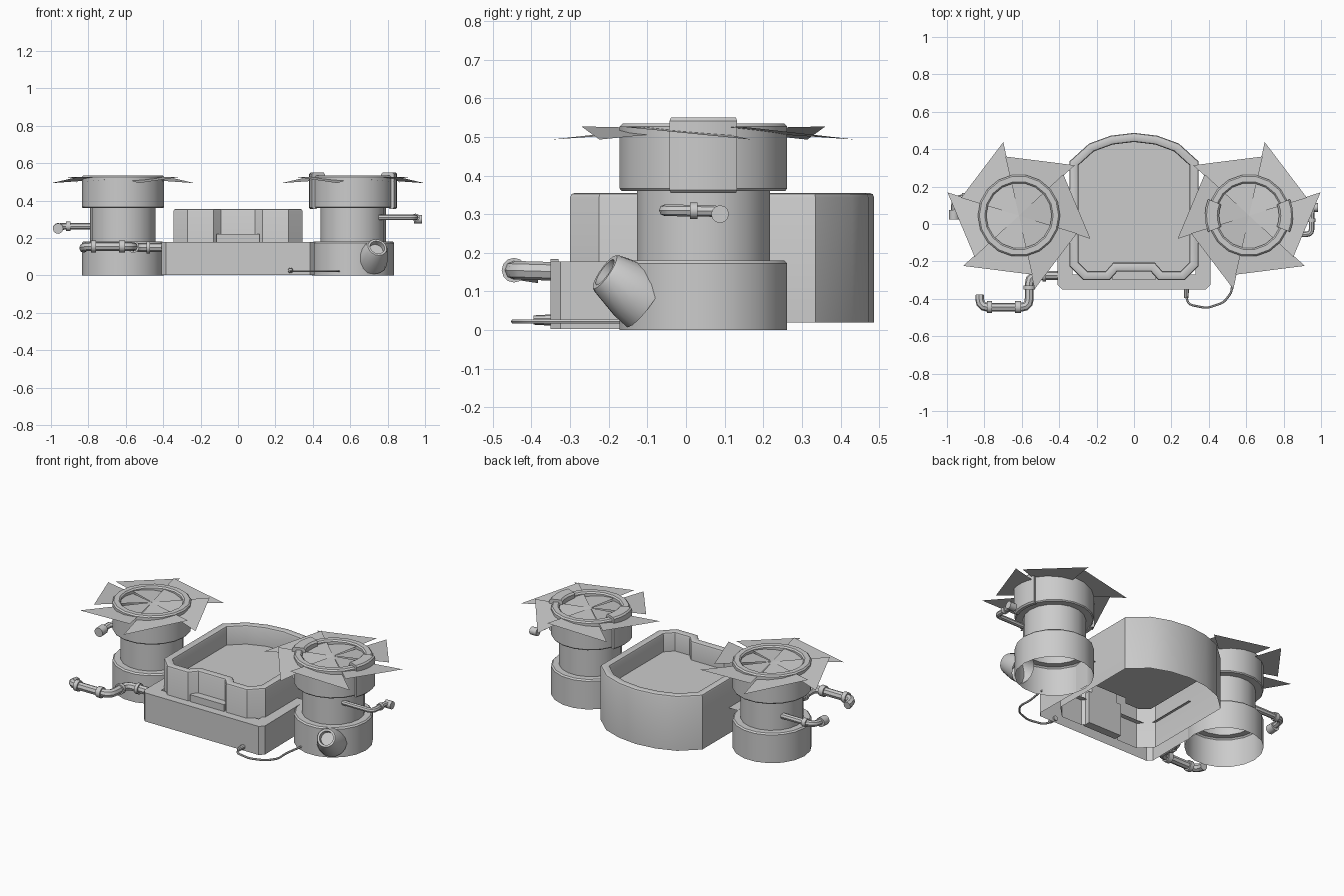
import bpy, bmesh
from math import sin, cos, pi, radians
from mathutils import Vector

if "Cube" in bpy.data.objects:
    bpy.data.objects.remove(bpy.data.objects["Cube"])


def finish(bm, name, angle=35, normals=True):
    if normals:
        bmesh.ops.recalc_face_normals(bm, faces=bm.faces)
    me = bpy.data.meshes.new(name)
    bm.to_mesh(me)
    bm.free()
    ob = bpy.data.objects.new(name, me)
    bpy.context.collection.objects.link(ob)
    bpy.ops.object.select_all(action='DESELECT')
    ob.select_set(True)
    bpy.context.view_layer.objects.active = ob
    bpy.ops.object.shade_smooth_by_angle(angle=radians(angle))
    return ob


def lathe(name, prof, c, n=18, start=0.0, sweep=2 * pi, closed=False):
    """Revolve an (r, z) profile about a vertical axis at c."""
    bm = bmesh.new()
    full = sweep > 6.28
    rings = []
    for i in range(n if full else n + 1):
        a = start + sweep * i / n
        rings.append([bm.verts.new((c[0] + r * cos(a), c[1] + r * sin(a), z)) for r, z in prof])
    m = len(prof)
    for i in range(n):
        p, q = rings[i], rings[(i + 1) % len(rings)]
        for j in range(m if closed else m - 1):
            k = (j + 1) % m
            bm.faces.new((p[j], q[j], q[k], p[k]))
    if closed and not full:
        bm.faces.new(rings[0])
        bm.faces.new(rings[-1])
    return finish(bm, name)


def rod(name, a, b, r1, r2, n=16):
    """Cylinder or cone from a to b."""
    a, b = Vector(a), Vector(b)
    bm = bmesh.new()
    bmesh.ops.create_cone(bm, cap_ends=True, segments=n, radius1=r1, radius2=r2, depth=(b - a).length)
    ob = finish(bm, name)
    ob.location = (a + b) / 2
    ob.rotation_euler = (b - a).to_track_quat('Z', 'Y').to_euler()
    return ob


def pipe(name, pts, r, fillet=0.03, res=2):
    """Round tube along a path with rounded corners."""
    pts = [Vector(p) for p in pts]
    path = [pts[0]]
    for p, q, s in zip(pts, pts[1:], pts[2:]):
        u = q + (p - q).normalized() * fillet
        v = q + (s - q).normalized() * fillet
        path += [(u * (1 - t) ** 2 + q * 2 * t * (1 - t) + v * t * t) for t in (0, .33, .67, 1)]
    path.append(pts[-1])
    cu = bpy.data.curves.new(name, 'CURVE')
    cu.dimensions = '3D'
    cu.bevel_depth, cu.bevel_resolution, cu.use_fill_caps = r, res, True
    sp = cu.splines.new('POLY')
    sp.points.add(len(path) - 1)
    for s, p in zip(sp.points, path):
        s.co = (*p, 1)
    ob = bpy.data.objects.new(name, cu)
    bpy.context.collection.objects.link(ob)
    bpy.ops.object.select_all(action='DESELECT')
    ob.select_set(True)
    bpy.context.view_layer.objects.active = ob
    bpy.ops.object.convert(target='MESH')
    bpy.ops.object.shade_smooth_by_angle(angle=radians(40))
    return ob


# Towers: open stepped shells, each with six tilted fan blades
profile = [(.22, 0), (.22, .172), (.212, .18), (.175, .18), (.175, .36), (.215, .36), (.22, .366),
           (.22, .527), (.212, .535), (.183, .535), (.175, .527), (.175, .36)]
for side, s in (("left", -1), ("right", 1)):
    cx, cy = s * .615, .045
    lathe(side + "_tower", profile, (cx, cy))
    bm = bmesh.new()
    for k in range(6):
        a = radians(42 + 60 * k)
        b = a + radians(61)
        tri = [(0, 0, .52), (.402 * cos(a), .402 * sin(a), .493), (.324 * cos(b), .324 * sin(b), .527)]
        bm.faces.new([bm.verts.new((cx - s * x, cy + y, z)) for x, y, z in (tri if s < 0 else tri[::-1])])
    finish(bm, side + "_fan_blades", normals=False)

# Clamps over the rim of the right tower
clamp = [(.16, .47), (.16, .54), (.17, .55), (.227, .55), (.236, .541), (.236, .363), (.228, .355), (.21, .355)]
for i, a in enumerate((0, pi)):
    lathe("rim_clamp_%d" % i, clamp, (.615, .045), 4, a - .38, .76, True)

# Tub: mirrored outline, rim, sunken floor, open underside
half = [(.09, -.255), (.13, -.30), (.27, -.30), (.345, -.225), (.345, .335), (.24, .43), (.125, .472), (0, .487)]
outline = half + [(-x, y) for x, y in reversed(half[:-1])]
bm = bmesh.new()
top = bm.faces.new([bm.verts.new((x, y, .355)) for x, y in outline])
border = list(bm.edges)
low = bmesh.ops.extrude_edge_only(bm, edges=border)['geom']
bmesh.ops.translate(bm, verts=[v for v in low if isinstance(v, bmesh.types.BMVert)], vec=(0, 0, -.335))
rim = bmesh.ops.inset_individual(bm, faces=[top], thickness=.048, use_even_offset=True)
floor = bmesh.ops.extrude_discrete_faces(bm, faces=[top])['faces'][0]
inner = list(floor.verts)
bmesh.ops.translate(bm, verts=inner, vec=(0, 0, -.115))
bmesh.ops.remove_doubles(bm, verts=bm.verts, dist=1e-5)
bmesh.ops.recalc_face_normals(bm, faces=bm.faces)
lip = [e for e in bm.edges if len(e.link_faces) == 2 and all(abs(v.co.z - .355) < 1e-4 for v in e.verts)
       and e.calc_face_angle(0) > 1]
bmesh.ops.bevel(bm, geom=lip, offset=.012, segments=2, profile=.5, affect='EDGES')
finish(bm, "tub")

# Step filling the lower part of the front recess
bm = bmesh.new()
bmesh.ops.create_cube(bm, size=1)
for v in bm.verts:
    v.co = (v.co.x * .23, -.275 + v.co.y * .05, .12 + v.co.z * .2)
finish(bm, "front_step")

# Plinth: U-shaped ledge with outer walls, open below
outer = [(-.405, .08), (-.41, -.325), (-.385, -.35), (.385, -.35), (.41, -.325), (.405, .08)]
bm = bmesh.new()
vs = [bm.verts.new((x, y, .178)) for x, y in outer]
bv = [bm.verts.new((x, y, .003)) for x, y in outer]
iv = [bm.verts.new((x, y, .178)) for x, y in ((.33, .08), (.33, -.27), (-.33, -.27), (-.33, .08))]
bm.faces.new(vs + iv)
for i in range(len(vs) - 1):
    bm.faces.new((vs[i], bv[i], bv[i + 1], vs[i + 1]))
finish(bm, "plinth")

# Front left drain pipe with flanges
pipe("drain_pipe", [(-.38, -.275, .15), (-.56, -.275, .15), (-.56, -.445, .155),
                    (-.825, -.445, .155), (-.825, -.38, .145)], .024, .045)
for i, (a, b) in enumerate((((-.47, -.275, .15), (-.49, -.275, .15)), ((-.56, -.33, .152), (-.56, -.35, .152)),
                            ((-.605, -.445, .155), (-.635, -.445, .155)), ((-.76, -.445, .155), (-.785, -.445, .155)))):
    rod("drain_flange_%d" % i, a, b, .032, .032, 12)

# Side pipes on the towers
pipe("left_side_pipe", [(-.74, .14, .262), (-.96, .14, .262), (-.96, .03, .25)], .018, .04)
rod("left_pipe_end", (-.962, .075, .252), (-.962, .025, .25), .028, .028, 12)
rod("left_pipe_collar", (-.895, .14, .262), (-.92, .14, .262), .025, .025, 12)
pipe("right_side_pipe", [(.75, -.055, .31), (.95, -.055, .31), (.95, .088, .308), (.98, .088, .3)], .015, .03)
rod("right_pipe_end", (.94, .088, .3), (.985, .088, .3), .023, .023, 12)
rod("right_pipe_collar", (.95, .01, .309), (.95, .03, .309), .021, .021, 12)

# Angled nozzle on the front of the right tower
direction = (Vector((.745, -.21, .15)) - Vector((.715, -.11, .08))).normalized()
tip = Vector((.745, -.21, .15))
bm = bmesh.new()
rings = []
for d, r in ((-.13, .085), (-.09, .08), (-.01, .058), (0, .052), (0, .04), (-.03, .038)):
    q = direction.to_track_quat('Z', 'Y')
    rings.append([bm.verts.new(tip + direction * d + q @ Vector((r * cos(k * pi / 8), r * sin(k * pi / 8), 0)))
                  for k in range(16)])
for p, q in zip(rings, rings[1:]):
    for k in range(16):
        bm.faces.new((p[k], p[(k + 1) % 16], q[(k + 1) % 16], q[k]))
bm.faces.new(rings[-1])
finish(bm, "nozzle")

# Cord between plinth and right tower
rod("cord_plug", (.28, -.34, .026), (.28, -.395, .026), .015, .012, 10)
pipe("cord", [(.28, -.39, .022), (.29, -.43, .022), (.39, -.45, .022), (.48, -.42, .022), (.525, -.36, .022),
              (.52, -.28, .022), (.54, -.15, .022)], .006, .025, 1)
